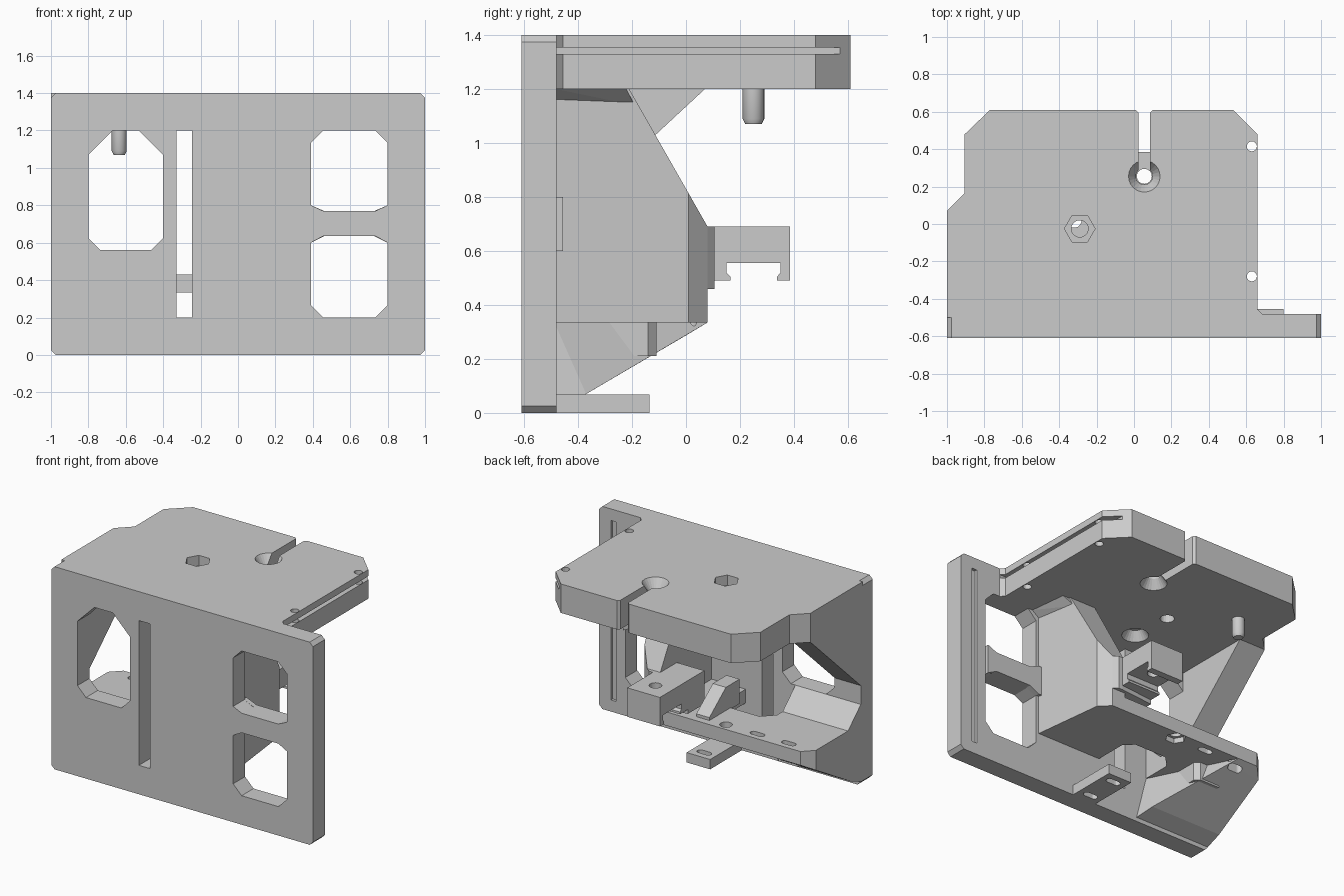
import bpy, bmesh, math
from mathutils import Vector

cube = bpy.data.objects.get("Cube")
if cube:
    bpy.data.objects.remove(cube, do_unlink=True)

grey = bpy.data.materials.new("plain grey")
grey.use_nodes = True
grey.diffuse_color = (0.6, 0.6, 0.6, 1)
grey.node_tree.nodes["Principled BSDF"].inputs["Base Color"].default_value = grey.diffuse_color


def finish(bm, name):
    bmesh.ops.recalc_face_normals(bm, faces=bm.faces)
    mesh = bpy.data.meshes.new(name)
    bm.to_mesh(mesh)
    bm.free()
    mesh.materials.append(grey)
    ob = bpy.data.objects.new(name, mesh)
    bpy.context.collection.objects.link(ob)
    return ob


def prism(name, axis, lo, hi, pts):
    """Extrude a flat outline along one axis."""
    place = {"x": lambda a, b, t: (t, a, b), "y": lambda a, b, t: (a, t, b),
             "z": lambda a, b, t: (a, b, t)}[axis]
    bm = bmesh.new()
    face = bm.faces.new([bm.verts.new(place(a, b, lo)) for a, b in pts])
    out = bmesh.ops.extrude_face_region(bm, geom=[face])
    move = Vector(place(0, 0, hi - lo))
    for v in out["geom"]:
        if isinstance(v, bmesh.types.BMVert):
            v.co += move
    return finish(bm, name)


def hull(name, pts):
    """Convex solid around a few points."""
    bm = bmesh.new()
    for p in pts:
        bm.verts.new(p)
    bmesh.ops.convex_hull(bm, input=bm.verts)
    bmesh.ops.dissolve_limit(bm, angle_limit=0.01, verts=bm.verts, edges=bm.edges)
    return finish(bm, name)


def box(name, x0, x1, y0, y1, z0, z1):
    return prism(name, "z", z0, z1, [(x0, y0), (x1, y0), (x1, y1), (x0, y1)])


def ring(x, y, z, r, n=24):
    return [(x + r * math.cos(2 * math.pi * i / n), y + r * math.sin(2 * math.pi * i / n), z)
            for i in range(n)]


def cone(name, x, y, z0, r0, z1, r1, n=24):
    return hull(name, ring(x, y, z0, r0, n) + ring(x, y, z1, r1, n))


def oblong(x, y, z0, z1, r=0.022, half=0.03):
    return hull("cutter", [p for s in (-half, half) for z in (z0, z1) for p in ring(x + s, y, z, r, 16)])


def octagon(x0, x1, z0, z1, cx, low, high, cx_top=None):
    ct = cx_top or cx
    return [(x0 + cx, z0), (x1 - cx, z0), (x1, z0 + low), (x1, z1 - high),
            (x1 - ct, z1), (x0 + ct, z1), (x0, z1 - high), (x0, z0 + low)]


def cut(ob, cutters):
    bpy.context.view_layer.objects.active = ob
    for c in cutters:
        mod = ob.modifiers.new("cut", "BOOLEAN")
        mod.operation, mod.solver, mod.object = "DIFFERENCE", "EXACT", c
        bpy.ops.object.modifier_apply(modifier=mod.name)
        bpy.data.objects.remove(c, do_unlink=True)
    return ob


# Front plate with windows and a tall slot
plate = prism("front_plate", "y", -0.61, -0.48, octagon(-1, 1, 0, 1.4, 0.025, 0.025, 0.025))
windows = [octagon(-0.8, -0.4, 0.56, 1.2, 0.065, 0.065, 0.13, 0.13),
           octagon(0.39, 0.8, 0.77, 1.2, 0.065, 0.03, 0.065),
           octagon(0.39, 0.8, 0.2, 0.635, 0.065, 0.065, 0.035),
           [(-0.33, 0.2), (-0.245, 0.2), (-0.245, 1.2), (-0.33, 1.2)]]
cut(plate, [prism("cutter", "y", -0.7, -0.4, w) for w in windows]
    + [box("cutter", 0.87, 0.91, -0.5, -0.4, 0.08, 1.32)])
prism("window_mullion", "y", -0.49, -0.455, [(0.36, 0.6), (0.39, 0.6), (0.46, 0.635), (0.73, 0.635),
      (0.8, 0.6), (0.8, 0.8), (0.73, 0.77), (0.46, 0.77), (0.39, 0.8), (0.36, 0.8)])

# Top plate with split clamp hole, nut pocket and edge groove
top = prism("top_plate", "z", 1.2, 1.4, [
    (-1, -0.5), (-1, 0.07), (-0.905, 0.165), (-0.905, 0.48), (-0.77, 0.61), (0.01, 0.61),
    (0.025, 0.595), (0.025, 0.26), (0.085, 0.26), (0.085, 0.595), (0.1, 0.61), (0.53, 0.61),
    (0.66, 0.48), (0.66, -0.455), (0.685, -0.48), (0.685, -0.5)])
hx, hy, nx, ny = 0.055, 0.255, -0.29, -0.025
cut(top, [cone("cutter", hx, hy, 1.1, 0.045, 1.5, 0.045),
          cone("cutter", hx, hy, 1.41, 0.091, 1.34, 0.045),
          cone("cutter", hx, hy, 1.19, 0.091, 1.26, 0.045),
          cone("cutter", nx, ny, 1.1, 0.045, 1.5, 0.045),
          cone("cutter", nx, ny, 1.33, 0.082, 1.5, 0.082, 6),
          cone("cutter", -0.27, -0.31, 1.19, 0.091, 1.26, 0.045),
          box("cutter", 0.57, 0.8, -0.479, 0.57, 1.33, 1.355)]
    + [cone("cutter", 0.63, y, 1.1, 0.027, 1.5, 0.027, 16) for y in (0.415, -0.28)])

# Peg below the top plate
peg = hull("peg", [p for z, r in ((1.07, 0.03), (1.09, 0.04), (1.21, 0.04)) for p in ring(-0.635, 0.25, z, r)])

# Upper side brace
prism("side_brace", "x", -1, -0.8, [(-0.49, 0.69), (-0.48, 0.69), (0.07, 1.2), (0.07, 1.21), (-0.49, 1.21)])

# Thick tapered wall carrying the arm
outer = [(0.37, -0.49), (0.31, 0.01), (0.24, 0.08), (0.14, 0.08), (0.14, -0.49)]
wall = prism("main_wall", "z", 0.335, 1.21, outer)
cut(wall, [prism("cutter", "x", -0.2, 0.6, [(-0.216, 1.21), (0.08, 0.69), (0.3, 0.69), (0.3, 1.3), (-0.216, 1.3)])])
hull("wall_flare", [(x, y, z) for y, d in ((-0.49, 0.2), (-0.48, 0.28)) for x, z in ((0.16, 1.1), (0.34, 1.14),
     (0.42, 1.2), (0.16, 1.2))] + [(0.16, -0.22, 1.2), (0.39, -0.22, 1.2), (0.32, -0.19, 1.14), (0.16, -0.19, 1.14)])

# Arm with an undercut channel and a screw hole
arm = prism("clamp_arm", "x", -0.07, 0.18, [
    (-0.1, 0.49), (0.145, 0.49), (0.165, 0.49), (0.165, 0.505), (0.15, 0.52), (0.15, 0.555),
    (0.35, 0.555), (0.35, 0.52), (0.338, 0.505), (0.338, 0.49), (0.385, 0.49), (0.385, 0.69), (-0.1, 0.69)])
cut(arm, [cone("cutter", hx, hy, 0.4, 0.04, 0.8, 0.04),
          prism("cutter", "z", 0.4, 0.8, [(0.165, 0.4), (0.2, 0.4), (0.2, 0.365)])])
prism("arm_root", "z", 0.46, 0.69, [(-0.07, -0.1), (-0.07, 0.08), (0.18, 0.105), (0.21, 0.105), (0.24, 0.08),
      (0.24, -0.1)])

# Shelf with an opening, screw hole and oblong holes
shelf = prism("lower_shelf", "z", 0.335, 0.43, [
    (-1, -0.49), (-1, 0.01), (-0.93, 0.08), (0.24, 0.08), (0.31, 0.01), (0.37, -0.49)])
cut(shelf, [prism("cutter", "z", 0.2, 0.6, [(-0.5, -0.6), (-0.12, -0.6), (-0.12, -0.26), (-0.18, -0.2),
                                          (-0.42, -0.2), (-0.5, -0.28)]),
            cone("cutter", -0.32, 0.02, 0.2, 0.04, 0.6, 0.04),
            cone("cutter", -0.32, 0.02, 0.3, 0.065, 0.37, 0.065, 6)]
    + [oblong(x, 0.02, 0.2, 0.6) for x in (-0.56, -0.8)])

# Sloped ledge below the large window and a rib on the shelf
prism("window_ledge", "x", -1, -0.5, [(-0.49, 0.42), (-0.33, 0.42), (-0.48, 0.56), (-0.49, 0.56)])
prism("shelf_rib", "x", -0.2, -0.1, [(-0.3, 0.42), (0.03, 0.42), (0.03, 0.45), (-0.15, 0.59), (-0.3, 0.59)])

# Sloped support under the shelf corner
support = hull("corner_support", [(-1, -0.49, 0.025), (-0.42, -0.49, 0.025), (-1, -0.37, 0.07),
               (-0.46, -0.37, 0.07), (-1, 0.01, 0.293), (-0.93, 0.08, 0.335), (-0.78, 0.08, 0.335),
               (-1, 0.01, 0.34), (-1, -0.49, 0.34), (-0.5, -0.49, 0.34)])
cut(support, [oblong(-0.8, 0.02, 0.2, 0.6)])
prism("support_block", "z", 0.21, 0.34, [(-0.78, -0.3), (-0.6, -0.3), (-0.6, -0.14), (-0.63, -0.11), (-0.78, -0.11)])

# Foot tab with two oblong holes
foot = box("foot_tab", -0.09, 0.09, -0.49, -0.135, 0, 0.068)
cut(foot, [oblong(0, y, -0.1, 0.2) for y in (-0.2, -0.42)])

# Crisp edges on flat parts, smooth round peg
bpy.ops.object.select_all(action="DESELECT")
peg.select_set(True)
bpy.context.view_layer.objects.active = peg
bpy.ops.object.shade_smooth_by_angle(angle=math.radians(30))
